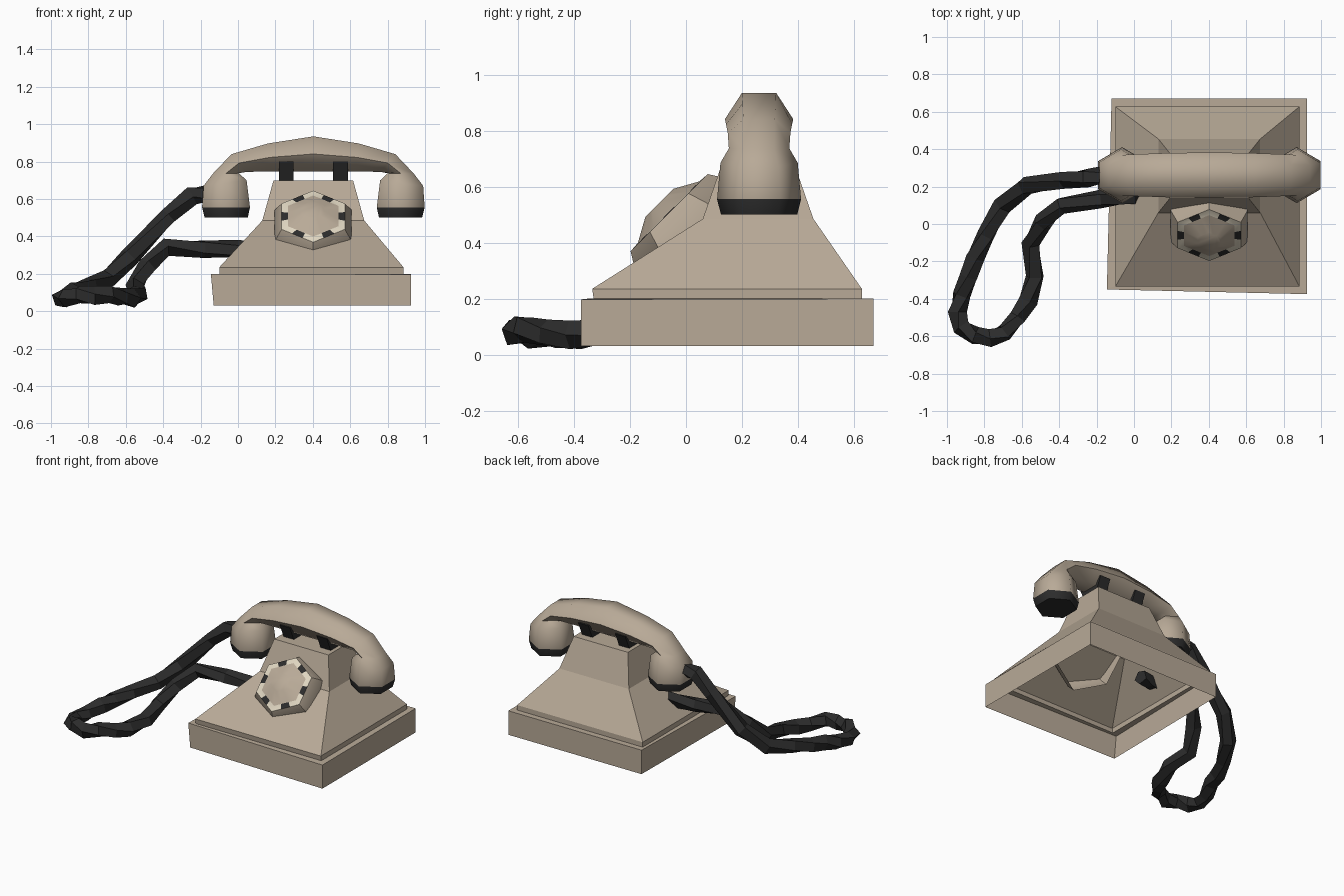
import bpy, bmesh, math, random
from mathutils import Vector

if "Cube" in bpy.data.objects:
    bpy.data.objects.remove(bpy.data.objects["Cube"])

random.seed(4)


def material(name, rgb):
    m = bpy.data.materials.new(name)
    m.diffuse_color = (*rgb, 1)
    m.use_nodes = True
    m.node_tree.nodes["Principled BSDF"].inputs["Base Color"].default_value = m.diffuse_color
    return m


BEIGE = material("beige", (0.48, 0.40, 0.31))
DARK = material("charcoal", (0.025, 0.025, 0.025))
CREAM = material("cream", (0.74, 0.67, 0.53))


def loft(name, loops, mats, cap_start=True, cap_end=True, rule=None, smooth=None):
    """Skin a list of equal-length point loops; rule(ring, side) picks a material."""
    bm = bmesh.new()
    rings = [[bm.verts.new(p) for p in loop] for loop in loops]
    n = len(loops[0])
    for r in range(len(rings) - 1):
        for s in range(n):
            t = (s + 1) % n
            f = bm.faces.new((rings[r][s], rings[r][t], rings[r + 1][t], rings[r + 1][s]))
            f.material_index = rule(r, s) if rule else 0
    if cap_start:
        f = bm.faces.new(rings[0][::-1])
        f.material_index = rule(0, 0) if rule else 0
    if cap_end:
        f = bm.faces.new(rings[-1])
        f.material_index = rule(len(rings) - 2, 0) if rule else 0
    bmesh.ops.recalc_face_normals(bm, faces=bm.faces)
    me = bpy.data.meshes.new(name)
    bm.to_mesh(me)
    bm.free()
    for m in mats:
        me.materials.append(m)
    ob = bpy.data.objects.new(name, me)
    bpy.context.collection.objects.link(ob)
    if smooth:
        bpy.ops.object.select_all(action='DESELECT')
        ob.select_set(True)
        bpy.context.view_layer.objects.active = ob
        bpy.ops.object.shade_smooth_by_angle(angle=math.radians(smooth))
    return ob


def rect(x0, x1, y0, y1, z):
    return [(x0, y0, z), (x1, y0, z), (x1, y1, z), (x0, y1, z)]


# Plinth and stepped body: one hollow shell, open underneath
plinth_low = [(-0.13, -0.35, 0.03), (0.925, -0.375, 0.03), (0.925, 0.67, 0.03), (-0.12, 0.67, 0.03)]
plinth_top = [(-0.145, -0.35, 0.20), (0.925, -0.375, 0.197), (0.925, 0.67, 0.20), (-0.12, 0.67, 0.20)]
loft("body", [
    plinth_low, plinth_top,
    rect(-0.10, 0.885, -0.33, 0.628, 0.20),
    rect(-0.10, 0.885, -0.335, 0.628, 0.235),
    rect(0.13, 0.675, 0.06, 0.455, 0.485),
    rect(0.19, 0.615, 0.135, 0.38, 0.70),
], [BEIGE], cap_start=False)

# Cradle supports, flaring under the handle
for i, x in enumerate((0.258, 0.548)):
    loft(f"cradle_{i + 1}", [
        rect(x - 0.04, x + 0.04, 0.205, 0.32, 0.69),
        rect(x - 0.04, x + 0.04, 0.155, 0.37, 0.80),
    ], [DARK])

# Dial: hexagonal bowl, ring of holes and raised centre, tilted 45 degrees
DIAL = Vector((0.402, -0.06, 0.507))
K = math.sqrt(0.5)
U, V, N = Vector((1, 0, 0)), Vector((0, K, K)), Vector((0, -K, K))


def dial_loop(radius, depth):
    corners = [U * math.sin(i * math.pi / 3) + V * math.cos(i * math.pi / 3) for i in range(6)]
    pts = []
    for i in range(6):
        for t in (0, 1 / 3, 2 / 3):
            pts.append(DIAL + corners[i].lerp(corners[(i + 1) % 6], t) * radius + N * depth)
    return pts


loft("dial", [dial_loop(0.235, -0.15), dial_loop(0.238, -0.07), dial_loop(0.195, 0),
              dial_loop(0.155, 0.003), dial_loop(0.07, 0.05)],
     [BEIGE, DARK, CREAM], cap_start=False, smooth=40,
     rule=lambda r, s: 0 if r != 2 else (1 if s % 3 == 1 else 2))

# Handset: hexagonal sections as (outer x, z), (inner x, z), half width
MID_X, MID_Y = 0.403, 0.261
half = [
    ((-0.178, 0.50), (0.052, 0.50), 0.136),
    ((-0.192, 0.555), (0.064, 0.555), 0.150),
    ((-0.184, 0.67), (0.046, 0.70), 0.138),
    ((-0.135, 0.735), (0.005, 0.738), 0.108),
    ((-0.035, 0.84), (0.045, 0.745), 0.112),
    ((0.16, 0.897), (0.18, 0.748), 0.118),
]
middle = [((MID_X, 0.935), (MID_X, 0.747), 0.122)]


def flip(p):
    return (2 * MID_X - p[0], p[1])


sections = half + middle + [(flip(o), flip(i), w) for o, i, w in reversed(half)]


def hexagon(section):
    (ox, oz), (ix, iz), w = section
    cx, cz = (ox + ix) / 2, (oz + iz) / 2
    return [(ox, MID_Y - w / 2, oz), (ox, MID_Y + w / 2, oz), (cx, MID_Y + w, cz),
            (ix, MID_Y + w / 2, iz), (ix, MID_Y - w / 2, iz), (cx, MID_Y - w, cz)]


last = len(sections) - 2
loft("handset", [hexagon(s) for s in sections], [BEIGE, DARK], smooth=65,
     rule=lambda r, s: 1 if r in (0, last) else 0)

# Cord: twisted five-sided tube looping from the earpiece to the body
path = [Vector(p) for p in (
    (-0.17, 0.26, 0.63), (-0.25, 0.25, 0.62), (-0.37, 0.235, 0.51), (-0.58, 0.205, 0.29),
    (-0.70, 0.10, 0.17), (-0.79, -0.06, 0.13), (-0.85, -0.18, 0.11), (-0.88, -0.28, 0.10),
    (-0.92, -0.38, 0.07), (-0.945, -0.47, 0.065), (-0.92, -0.55, 0.07), (-0.85, -0.60, 0.09),
    (-0.77, -0.61, 0.08), (-0.69, -0.58, 0.09), (-0.62, -0.50, 0.075), (-0.57, -0.41, 0.07),
    (-0.53, -0.28, 0.085), (-0.55, -0.10, 0.13), (-0.49, 0.01, 0.24), (-0.39, 0.10, 0.345),
    (-0.18, 0.135, 0.335), (0.0, 0.15, 0.335), (0.08, 0.16, 0.33))]
cord_loops = []
side = Vector((0, 1, 0))
for i, p in enumerate(path):
    d = (path[min(i + 1, len(path) - 1)] - path[max(i - 1, 0)]).normalized()
    side = (side - d * side.dot(d)).normalized()
    up = d.cross(side)
    loop = []
    for k in range(5):
        a = k * math.tau / 5 + i * 0.45
        r = 0.051 * random.uniform(0.9, 1.12)
        loop.append(p + side * math.cos(a) * r + up * math.sin(a) * r)
    cord_loops.append(loop)
lowest = min(v.z for loop in cord_loops for v in loop)
for loop in cord_loops:
    for v in loop:
        v.z = max(v.z, 0.0) if lowest < 0 else v.z
loft("cord", cord_loops, [DARK])
